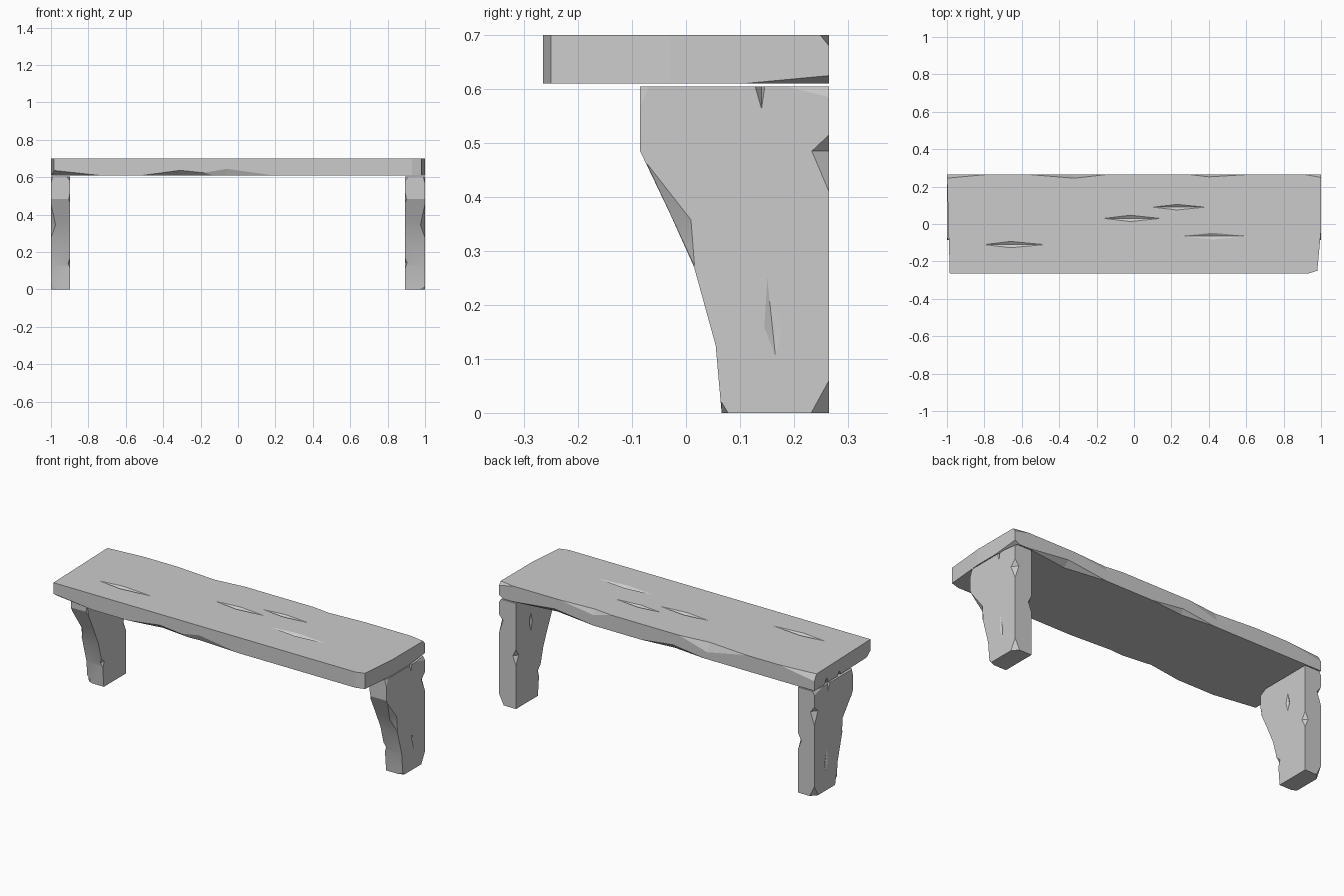
import bpy, bmesh, math
from mathutils import Matrix, Vector

if "Cube" in bpy.data.objects:
    bpy.data.objects.remove(bpy.data.objects["Cube"])


def make_object(name, bm):
    bmesh.ops.recalc_face_normals(bm, faces=bm.faces)
    me = bpy.data.meshes.new(name)
    bm.to_mesh(me)
    bm.free()
    ob = bpy.data.objects.new(name, me)
    bpy.context.collection.objects.link(ob)
    return ob


def extrude_profile(name, points, offset):
    bm = bmesh.new()
    face = bm.faces.new([bm.verts.new(p) for p in points])
    new = bmesh.ops.extrude_face_region(bm, geom=[face])["geom"]
    bmesh.ops.translate(bm, vec=offset, verts=[v for v in new if isinstance(v, bmesh.types.BMVert)])
    return make_object(name, bm)


def carve(ob, chips):
    """Chip wood away with stretched octahedra: (centre, rx, ry, rz[, tilt about x])."""
    for centre, rx, ry, rz, *tilt in chips:
        rot = Matrix.Rotation(math.radians(tilt[0] if tilt else 0), 3, 'X')
        bm = bmesh.new()
        tips = []
        for axis, r in enumerate((rx, ry, rz)):
            lo, hi = r if isinstance(r, tuple) else (r, r)
            for d in (-lo, hi):
                v = Vector((0, 0, 0))
                v[axis] = d
                tips.append(bm.verts.new(Vector(centre) + rot @ v))
        for i in (0, 1):
            for j in (2, 3):
                for k in (4, 5):
                    bm.faces.new((tips[i], tips[j], tips[k]))
        cutter = make_object("chip_cutter", bm)
        mod = ob.modifiers.new("chip", 'BOOLEAN')
        mod.operation, mod.solver, mod.object = 'DIFFERENCE', 'EXACT', cutter
        bpy.context.view_layer.objects.active = ob
        bpy.ops.object.modifier_apply(modifier=mod.name)
        bpy.data.objects.remove(cutter)


# Shelf board with one trimmed front corner
B, T = 0.61, 0.70
shelf = extrude_profile("shelf_board", [(-1, 0.265, B), (-0.985, -0.265, B), (0.93, -0.265, B),
                        (0.98, -0.25, B), (1, -0.03, B), (1, 0.265, B)], (0, 0, T - B))
carve(shelf, [
    # grain gouges on top
    ((-0.66, -0.11, T), (0.14, 0.18), 0.017, 0.012),
    ((-0.02, 0.03, T), (0.14, 0.16), 0.017, 0.012),
    ((0.23, 0.09, T), (0.13, 0.15), 0.015, 0.012),
    ((0.42, -0.065, T), (0.17, 0.19), 0.018, 0.012),
    # top back edge
    ((-1, 0.265, T), 0.22, 0.02, 0.035),
    ((-0.32, 0.265, T), (0.25, 0.18), 0.02, 0.05),
    ((0.40, 0.265, T), (0.11, 0.22), 0.013, 0.03),
    ((1, 0.265, T), 0.09, 0.016, 0.02),
    # bottom front edge
    ((-1, -0.265, B), 0.26, 0.04, 0.028),
    ((-0.31, -0.265, B), (0.2, 0.26), 0.03, 0.027),
    ((-0.06, -0.265, B), (0.2, 0.25), 0.015, 0.035),
    # bottom back edge and ends
    ((0.65, 0.265, B), (0.25, 0.27), 0.035, 0.03),
    ((-0.1, 0.265, B), 0.2, 0.02, 0.025),
    ((1, 0.265, B), 0.03, 0.16, 0.015),
    ((-1, 0.15, B), 0.03, 0.02, 0.035),
    ((-1, 0.03, B), 0.03, 0.02, 0.03),
])

# Two bracket legs sharing one tapered side profile
profile = [(0.265, 0.605), (-0.085, 0.605), (-0.085, 0.485), (-0.03, 0.37), (0.015, 0.27),
           (0.055, 0.125), (0.066, 0), (0.265, 0)]
for name, outer, inner in (("right_leg", 1.0, 0.893), ("left_leg", -1.0, -0.897)):
    leg = extrude_profile(name, [(inner, y, z) for y, z in profile], (outer - inner, 0, 0))
    right = name == "right_leg"
    chips = [
        # back edges
        ((outer, 0.265, 0.485), 0.025, 0.032, (0.075, 0.03)),
        ((outer, 0.265, 0), 0.03, 0.033, 0.06),
        ((inner, 0.265, 0.30), 0.02, 0.025, (0.05, 0.04)),
        # front edges along the slope
        ((outer, -0.018, 0.345), 0.025, 0.03, (0.08, 0.13), 25),
        ((inner, -0.085, 0.47), 0.012, 0.012, (0.04, 0.05)),
        ((inner, 0.05, 0.14), 0.012, 0.02, 0.03, 13),
        # top and bottom edges
        ((outer, -0.085, 0.605), 0.01, 0.016, 0.038),
        ((outer, 0.14, 0.605), 0.02, (0.012, 0.006), 0.042),
        ((outer, 0.265, 0.605), 0.012, 0.08, 0.02),
        ((inner, -0.085, 0.605), 0.02, 0.04, 0.025),
        ((outer, 0.066, 0), 0.03, 0.012, 0.02 if right else 0.06),
        # gouges in the side faces
        ((outer, 0.16, 0.16), 0.007, (0.015, 0.018), (0.055, 0.09), 6),
        ((inner, 0.13, 0.45), 0.01, 0.014, 0.05),
    ]
    carve(leg, chips)
    bpy.ops.object.select_all(action='DESELECT')
    leg.select_set(True)
    bpy.context.view_layer.objects.active = leg
    bpy.ops.object.shade_smooth_by_angle(angle=math.radians(22))
    weighted = leg.modifiers.new("weighted_normals", 'WEIGHTED_NORMAL')
    weighted.keep_sharp = True
